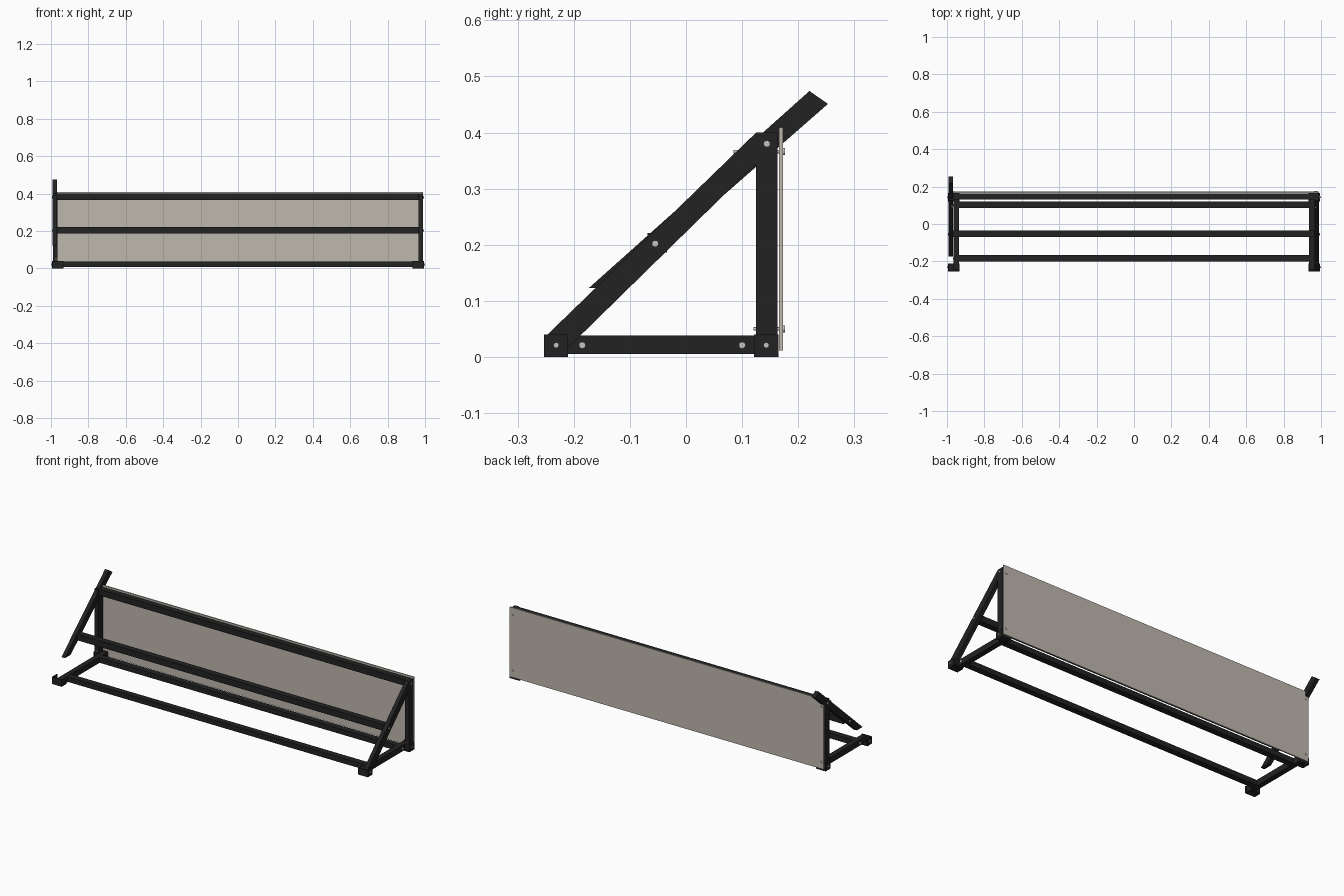
import bpy
import bmesh
from math import radians
from mathutils import Matrix, Vector

cube = bpy.data.objects.get("Cube")
if cube:
    bpy.data.objects.remove(cube, do_unlink=True)


def material(name, color):
    m = bpy.data.materials.new(name)
    m.use_nodes = True
    m.diffuse_color = (*color, 1)
    m.node_tree.nodes["Principled BSDF"].inputs["Base Color"].default_value = (*color, 1)
    return m


BLACK = material("black steel", (0.016, 0.016, 0.016))
BOARD = material("warm grey board", (0.52, 0.48, 0.42))
ZINC = material("zinc bolt", (0.55, 0.55, 0.52))


def finish(name, bm, mat):
    bmesh.ops.recalc_face_normals(bm, faces=bm.faces)
    mesh = bpy.data.meshes.new(name)
    bm.to_mesh(mesh)
    bm.free()
    mesh.materials.append(mat)
    obj = bpy.data.objects.new(name, mesh)
    bpy.context.collection.objects.link(obj)
    return obj


def box(name, xs, ys, zs, mat=BLACK):
    lo, hi = (Vector(c) for c in zip(*(sorted(r) for r in (xs, ys, zs))))
    bm = bmesh.new()
    bmesh.ops.create_cube(bm, size=1, matrix=Matrix.Translation((lo + hi) / 2) @ Matrix.Diagonal((*(hi - lo), 1)))
    return finish(name, bm, mat)


def side_profile(name, points, x0, x1):
    """Extrude a y-z outline along x."""
    bm = bmesh.new()
    face = bm.faces.new([bm.verts.new((x0, y, z)) for y, z in points])
    new = bmesh.ops.extrude_face_region(bm, geom=[face])["geom"]
    bmesh.ops.translate(bm, vec=(x1 - x0, 0, 0), verts=[v for v in new if isinstance(v, bmesh.types.BMVert)])
    return finish(name, bm, BLACK)


def rod(name, center, radius, length, axis, tip=None, mat=ZINC):
    turn = Matrix.Rotation(radians(90), 4, "Y" if axis == "x" else "X")
    bm = bmesh.new()
    bmesh.ops.create_cone(bm, cap_ends=True, segments=16, radius1=radius,
                          radius2=radius if tip is None else tip, depth=length,
                          matrix=Matrix.Translation(center) @ turn)
    return finish(name, bm, mat)


# Long rails
box("top_rail", (-0.965, 0.965), (0.13, 0.163), (0.365, 0.4))
box("middle_rail", (-0.967, 0.967), (-0.069, -0.034), (0.186, 0.221))
box("bottom_front_rail", (-0.937, 0.937), (-0.2, -0.165), (0.008, 0.037))
box("bottom_rear_rail", (-0.937, 0.937), (0.085, 0.12), (0.008, 0.037))

# Back board
box("back_board", (-0.988, 0.99), (0.166, 0.173), (0.012, 0.409), BOARD)

# End frames, feet and fasteners
for side, s in (("left", 1), ("right", -1)):
    box(side + "_post", (s * 0.965, s * 0.99), (0.125, 0.163), (0.006, 0.4))
    box(side + "_base_rail", (s * 0.935, s * 0.965), (-0.245, 0.16), (0.005, 0.038))

    for end, y0, y1, outer in (("front", -0.253, -0.21, -1), ("rear", 0.121, 0.165, 1)):
        name = f"{side}_{end}_foot"
        box(name + "_base", (s * 0.933, s * 0.995), (y0, y1), (0, 0.006))
        box(name + "_outer_plate", (s * 0.99, s * 0.995), (y0, y1), (0, 0.04))
        edge = y0 if outer < 0 else y1
        box(name + "_end_plate", (s * 0.933, s * 0.995), (edge, edge - outer * 0.005), (0, 0.04))
        rod(name + "_bolt", (s * 0.996, (y0 + y1) / 2, 0.021), 0.005, 0.008, "x")

    for y in (-0.185, 0.1):
        rod(side + "_base_bolt", (s * 0.966, y, 0.021), 0.006, 0.006, "x")
    rod(side + "_middle_bolt", (s * 0.991, -0.055, 0.202), 0.006, 0.008, "x")
    rod(side + "_top_bolt", (s * 0.991, 0.144, 0.38), 0.006, 0.008, "x")

    # Board screws running through the posts
    for z, front in ((0.366, 0.085), (0.05, 0.12)):
        rod(side + "_board_screw", (s * 0.972, (front + 0.172) / 2, z), 0.003, 0.172 - front, "y")
        rod(side + "_screw_head", (s * 0.972, 0.174, z), 0.006, 0.004, "y")

# Diagonal braces: one seated in its foot, one slid up out of it
side_profile("left_brace", [(-0.25, 0.037), (-0.24, 0.008), (-0.215, 0.012), (0.125, 0.345),
                            (0.16, 0.38), (0.155, 0.4), (0.125, 0.4)], 0.966, 0.989)
side_profile("right_brace", [(-0.173, 0.123), (-0.122, 0.123), (0.253, 0.451), (0.22, 0.474)], -0.991, -0.968)
